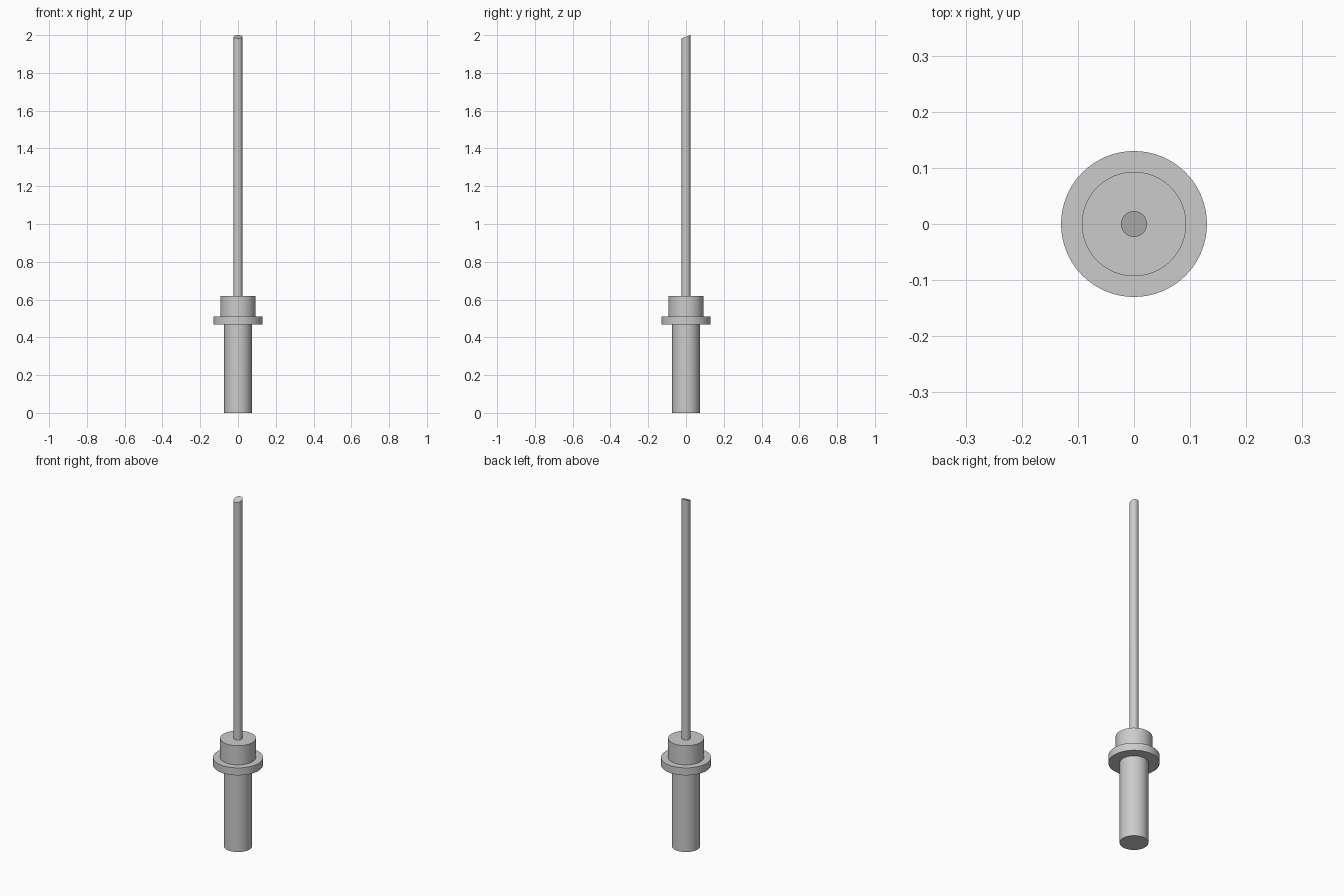
import bpy
import math

if "Cube" in bpy.data.objects:
    bpy.data.objects.remove(bpy.data.objects["Cube"])


def cylinder(name, radius, z0, z1):
    bpy.ops.mesh.primitive_cylinder_add(
        vertices=64, radius=radius, depth=z1 - z0, location=(0, 0, (z0 + z1) / 2))
    obj = bpy.context.object
    obj.name = name
    bpy.ops.object.transform_apply(location=True, rotation=False, scale=False)
    bpy.ops.object.shade_smooth_by_angle(angle=math.radians(30))
    return obj


# Handle, flange and collar stacked upward
cylinder("handle", 0.073, 0.0, 0.467)
cylinder("flange", 0.13, 0.467, 0.51)
cylinder("collar", 0.093, 0.51, 0.62)

# Slim rod with a slanted tip, lower at the front
ROD_R, TIP_LOW, TIP_HIGH = 0.023, 1.983, 2.0
rod = cylinder("rod", ROD_R, 0.62, TIP_HIGH)
for v in rod.data.vertices:
    if v.co.z > 1.0:
        t = (v.co.y + ROD_R) / (2 * ROD_R)
        v.co.z = TIP_LOW + t * (TIP_HIGH - TIP_LOW)
rod.data.update()
